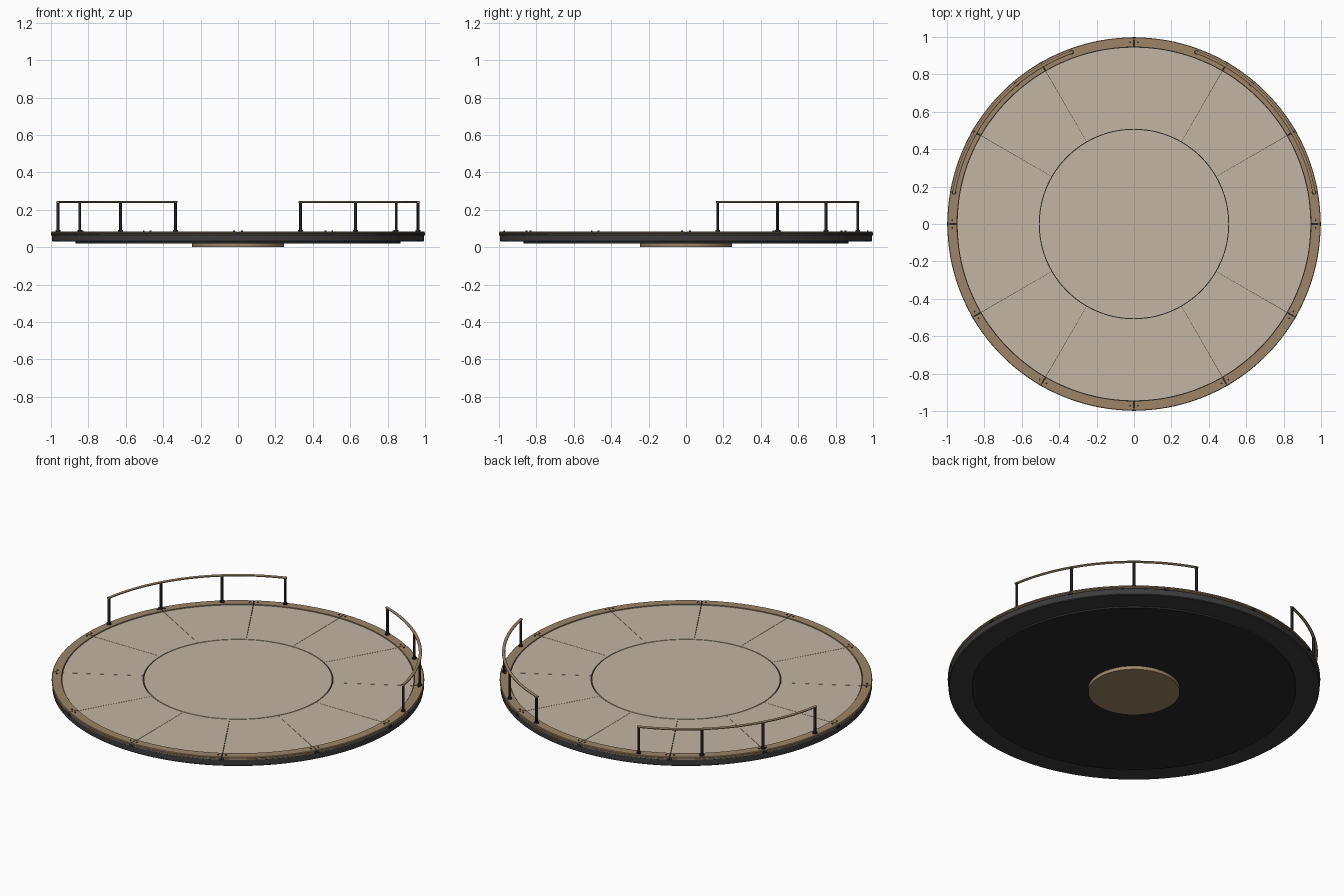
import bpy, bmesh, math
from mathutils import Matrix

if "Cube" in bpy.data.objects:
    bpy.data.objects.remove(bpy.data.objects["Cube"])

def material(name, rgb):
    m = bpy.data.materials.new(name)
    m.diffuse_color = (*rgb, 1)
    m.use_nodes = True
    m.node_tree.nodes["Principled BSDF"].inputs["Base Color"].default_value = m.diffuse_color
    return m

BEIGE = material("beige_deck", (0.55, 0.46, 0.37))
BRONZE = material("bronze", (0.34, 0.235, 0.135))
DARK = material("black_metal", (0.022, 0.022, 0.023))
GREY = material("charcoal_skirt", (0.045, 0.045, 0.047))

def finish(bm, name, mat):
    bmesh.ops.remove_doubles(bm, verts=bm.verts, dist=1e-5)
    bmesh.ops.recalc_face_normals(bm, faces=bm.faces)
    me = bpy.data.meshes.new(name)
    bm.to_mesh(me)
    bm.free()
    me.materials.append(mat)
    ob = bpy.data.objects.new(name, me)
    bpy.context.collection.objects.link(ob)
    bpy.context.view_layer.objects.active = ob
    bpy.ops.object.select_all(action='DESELECT')
    ob.select_set(True)
    bpy.ops.object.shade_smooth_by_angle(angle=math.radians(30))
    return ob

def sweep(bm, profile, a0=0, a1=360, n=144):
    """Revolve a closed (radius, z) profile about z between two angles."""
    rings = []
    for i in range(n + 1):
        a = math.radians(a0 + (a1 - a0) * i / n)
        rings.append([bm.verts.new((r * math.cos(a), r * math.sin(a), z)) for r, z in profile])
    k = len(profile)
    for p, q in zip(rings, rings[1:]):
        for j in range(k):
            m = (j + 1) % k
            if profile[j][0] == 0 and profile[m][0] == 0:
                continue
            vs = [p[j], p[m], q[m], q[j]]
            if profile[j][0] == 0:
                vs = [p[j], p[m], q[m]]
            elif profile[m][0] == 0:
                vs = [p[j], p[m], q[j]]
            bm.faces.new(vs)
    if a1 - a0 < 360:
        bm.faces.new(rings[0])
        bm.faces.new(rings[-1])

def lathe(name, profile, mat):
    bm = bmesh.new()
    sweep(bm, profile)
    return finish(bm, name, mat)

def disc(r, z0, z1):
    return [(0, z0), (r, z0), (r, z1), (0, z1)]

def block(bm, angle, r, z, size, offset=0):
    """Box with (radial, tangential, height) size placed round the rim."""
    m = (Matrix.Rotation(math.radians(angle), 4, 'Z') @ Matrix.Translation((r, offset, z))
         @ Matrix.Diagonal((*size, 1)))
    bmesh.ops.create_cube(bm, size=1, matrix=m)

def peg(bm, angle, r, z0, z1, rad, offset=0, n=12):
    m = Matrix.Rotation(math.radians(angle), 4, 'Z') @ Matrix.Translation((r, offset, (z0 + z1) / 2))
    bmesh.ops.create_cone(bm, cap_ends=True, segments=n, radius1=rad, radius2=rad,
                          depth=z1 - z0, matrix=m)

# Base: pivot hub, underside plate, skirt
lathe("pivot_hub", disc(0.245, 0.0, 0.022), BRONZE)
lathe("underside_plate", disc(0.868, 0.02, 0.035), DARK)
lathe("skirt", [(0, 0.03), (0.99, 0.03), (0.994, 0.034), (0.994, 0.066), (0.985, 0.068), (0, 0.068)], GREY)
lathe("sub_deck", disc(0.985, 0.066, 0.0765), DARK)
# Trim strip round the edge
lathe("edge_strip", [(0.98, 0.068), (0.997, 0.068), (0.997, 0.0735), (0.98, 0.0735)], BRONZE)

# Deck: centre disc and twelve wedge panels with thin gaps
lathe("centre_deck", disc(0.504, 0.07, 0.081), BEIGE)
bm = bmesh.new()
for i in range(12):
    sweep(bm, [(0.509, 0.07), (0.943, 0.07), (0.943, 0.081), (0.509, 0.081)],
          30 * i + 0.07, 30 * i + 29.93, 12)
finish(bm, "deck_panels", BEIGE)

# Rim ring in twelve segments
bm = bmesh.new()
for i in range(12):
    sweep(bm, [(0.946, 0.076), (0.998, 0.076), (0.998, 0.082), (0.995, 0.085), (0.946, 0.085)],
          30 * i + 0.12, 30 * i + 29.88, 12)
finish(bm, "rim_ring", BRONZE)

# Rim joints: bolts and side clips at each joint
bm = bmesh.new()
for i in range(12):
    for s in (-1, 1):
        peg(bm, 30 * i, 0.972, 0.084, 0.088, 0.005, s * 0.021, 8)
    block(bm, 30 * i, 0.992, 0.071, (0.014, 0.024, 0.016))
finish(bm, "rim_joint_hardware", DARK)

# Guard rails: posts with flanges, curved handrail on each rear side
R = 0.977
for side, start in (("right", 10), ("left", 110)):
    bm = bmesh.new()
    for k in range(4):
        a = start + 20 * k
        peg(bm, a, R, 0.084, 0.24, 0.0075)
        peg(bm, a, R, 0.084, 0.092, 0.013)
    finish(bm, side + "_rail_posts", DARK)
    bm = bmesh.new()
    section = [(R + 0.009 * math.cos(t * math.pi / 4 + 0.39), 0.241 + 0.006 * math.sin(t * math.pi / 4 + 0.39))
               for t in range(8)]
    sweep(bm, section, start - 0.5, start + 60.5, 40)
    finish(bm, side + "_handrail", BRONZE)
